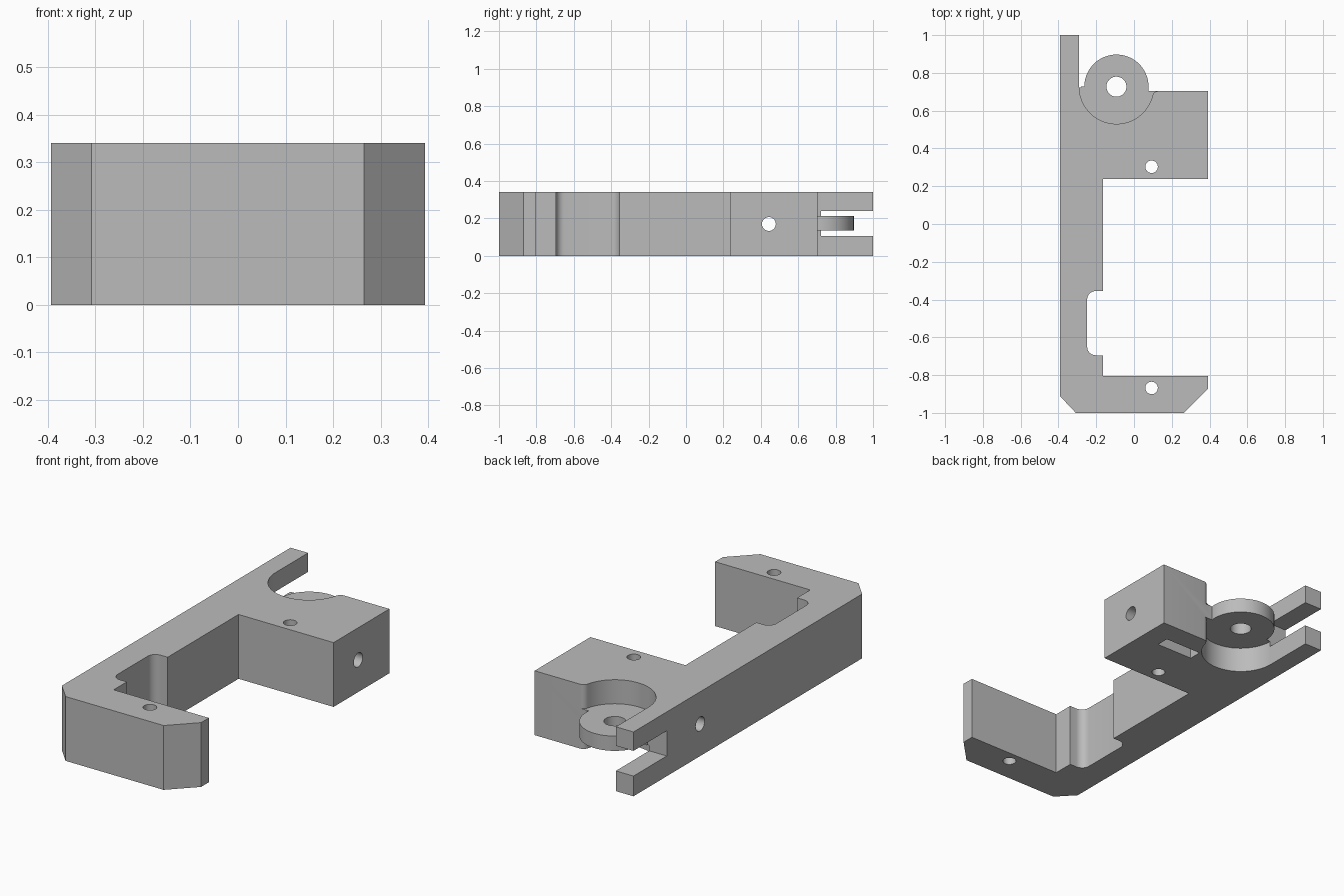
import bpy, bmesh
from math import radians, cos, sin, sqrt, atan2, degrees

cube = bpy.data.objects.get("Cube")
if cube:
    bpy.data.objects.remove(cube, do_unlink=True)

H = 0.34                      # body height
HUB = (-0.093, 0.727)         # hinge centre
LOW, HIGH = 0.135, 0.213      # hinge tongue layer
POCKET = 0.197                # clearance radius round the hinge

grey = bpy.data.materials.new("plain grey")
grey.use_nodes = True
grey.diffuse_color = (0.5, 0.5, 0.5, 1)
grey.node_tree.nodes["Principled BSDF"].inputs["Base Color"].default_value = (0.5, 0.5, 0.5, 1)


def arc(centre, r, start, end, n):
    angles = [radians(start + (end - start) * i / n) for i in range(n + 1)]
    return [(centre[0] + r * cos(a), centre[1] + r * sin(a)) for a in angles]


def prism(name, outline, z0, z1):
    """Extrude a flat outline from z0 to z1."""
    bm = bmesh.new()
    face = bm.faces.new([bm.verts.new((x, y, z0)) for x, y in outline])
    top = bmesh.ops.extrude_face_region(bm, geom=[face])["geom"]
    bmesh.ops.translate(bm, vec=(0, 0, z1 - z0),
                        verts=[v for v in top if isinstance(v, bmesh.types.BMVert)])
    bmesh.ops.recalc_face_normals(bm, faces=bm.faces)
    mesh = bpy.data.meshes.new(name)
    bm.to_mesh(mesh)
    bm.free()
    mesh.materials.append(grey)
    obj = bpy.data.objects.new(name, mesh)
    bpy.context.collection.objects.link(obj)
    return obj


def cylinder(name, centre, r, z0, z1, n=48):
    return prism(name, arc(centre, r, 0, 360, n)[:-1], z0, z1)


def box(name, x0, x1, y0, y1, z0, z1):
    return prism(name, [(x0, y0), (x1, y0), (x1, y1), (x0, y1)], z0, z1)


def combine(target, tool, operation="DIFFERENCE"):
    mod = target.modifiers.new("combine", "BOOLEAN")
    mod.operation, mod.solver, mod.object = operation, "EXACT", tool
    bpy.context.view_layer.objects.active = target
    bpy.ops.object.modifier_apply(modifier=mod.name)
    bpy.data.objects.remove(tool, do_unlink=True)


# Bracket body: spine, foot, block and rear finger in one outline
notch = 0.045
outline = [(-0.393, 1), (-0.393, -0.91), (-0.308, -1), (0.265, -1), (0.393, -0.87),
           (0.393, -0.805), (-0.163, -0.805), (-0.163, -0.695)]
outline += arc((-0.248 + notch, -0.695 + notch), notch, 270, 180, 8)
outline += arc((-0.248 + notch, -0.355 - notch), notch, 180, 90, 8)
outline += [(-0.163, -0.355), (-0.163, 0.237), (0.393, 0.237), (0.393, 0.703),
            (0.04, 0.703), (-0.2, 0.727), (-0.29, 0.727), (-0.29, 1)]
body = prism("bracket_body", outline, 0, H)

# Round hinge tongue
combine(body, cylinder("hinge_tongue", HUB, 0.17, LOW, HIGH, 72), "UNION")

# Curved clearance above and below the tongue, with a rounded lip at the block
lip = 0.03
lip_y = 0.703 - lip
lip_x = HUB[0] + sqrt((POCKET + lip) ** 2 - (HUB[1] - lip_y) ** 2)
turn = degrees(atan2(HUB[1] - lip_y, HUB[0] - lip_x))
pocket = arc((lip_x, lip_y), lip, 90, turn, 6)
pocket += arc(HUB, POCKET, turn - 180, -180, 40)
pocket += [(-0.2, 0.76), (lip_x, 0.76)]
for z0, z1 in ((-0.1, LOW), (HIGH, H + 0.1)):
    combine(body, prism("pocket_cutter", pocket, z0, z1))

# Slot in the rear finger
combine(body, box("finger_slot_cutter", -0.5, -0.28, 0.722, 1.1, 0.107, 0.24))

# Hinge hole and two vertical screw holes
for centre, r in ((HUB, 0.053), ((0.093, 0.303), 0.033), ((0.093, -0.868), 0.033)):
    combine(body, cylinder("hole_cutter", centre, r, -0.1, H + 0.1))

# Cross hole along x through the block
cross = cylinder("cross_hole_cutter", (0, 0), 0.037, -0.6, 0.6)
cross.rotation_euler.y = radians(90)
cross.location = (0, 0.443, 0.17)
bpy.context.view_layer.update()
combine(body, cross)

# Blind slot in the underside of the block
combine(body, box("under_slot_cutter", 0.06, 0.275, 0.517, 0.586, -0.1, 0.2))

bpy.ops.object.select_all(action="DESELECT")
body.select_set(True)
bpy.context.view_layer.objects.active = body
bpy.ops.object.shade_smooth_by_angle(angle=radians(30))
